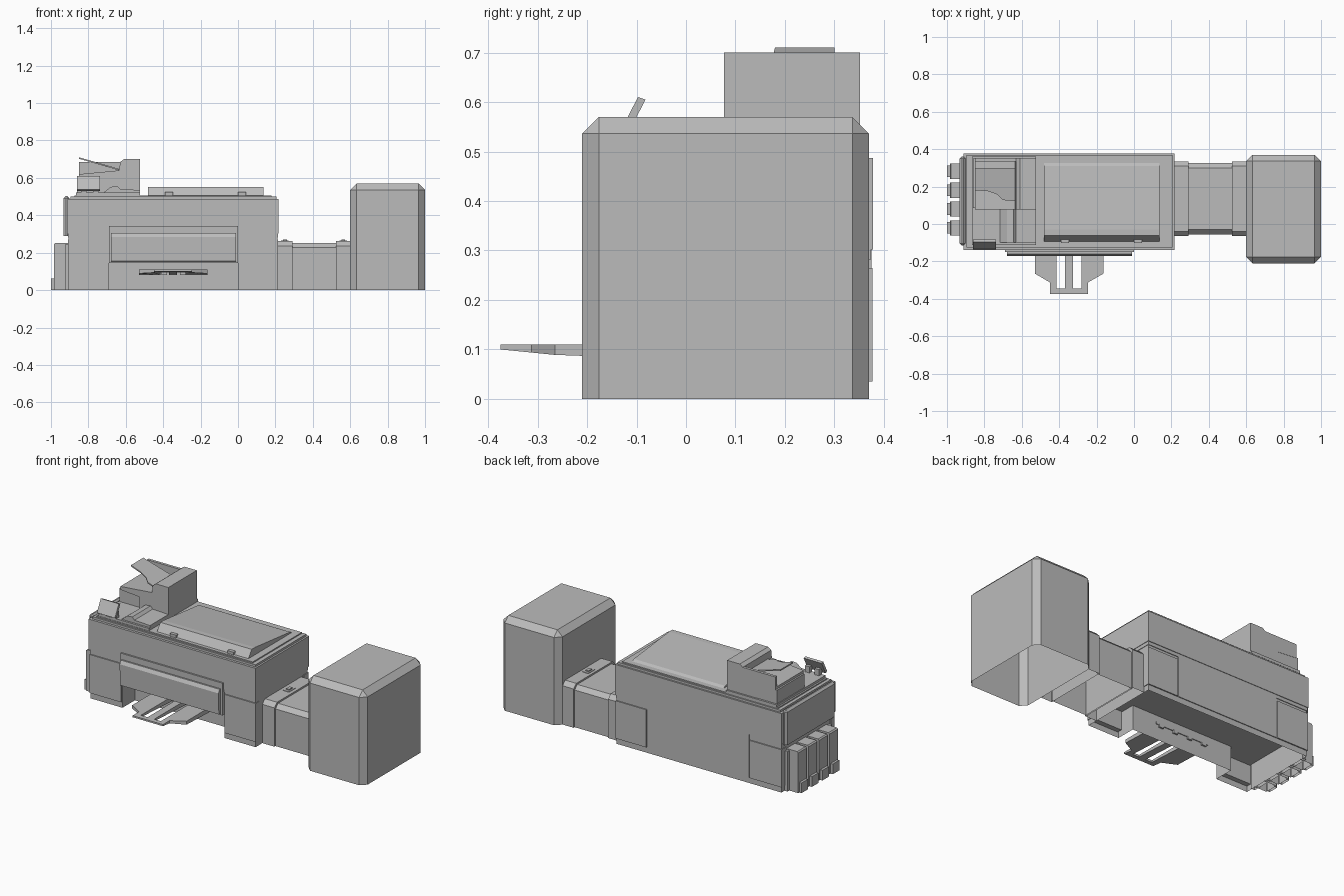
import bpy, bmesh, math
from mathutils import Vector

cube = bpy.data.objects.get("Cube")
if cube:
    bpy.data.objects.remove(cube)

grey = bpy.data.materials.new("plain grey")
grey.use_nodes = True
COLOUR = (0.5, 0.5, 0.5, 1)
grey.diffuse_color = COLOUR
grey.node_tree.nodes["Principled BSDF"].inputs["Base Color"].default_value = COLOUR


def finish(name, bm):
    bmesh.ops.recalc_face_normals(bm, faces=bm.faces)
    mesh = bpy.data.meshes.new(name)
    bm.to_mesh(mesh)
    bm.free()
    mesh.materials.append(grey)
    obj = bpy.data.objects.new(name, mesh)
    bpy.context.collection.objects.link(obj)
    return obj


def remove_floor(bm):
    low = min(v.co.z for v in bm.verts)
    floor = [f for f in bm.faces if all(v.co.z < low + 1e-5 for v in f.verts)]
    bmesh.ops.delete(bm, geom=floor, context='FACES')


def prism(name, points, axis, lo, hi, open_floor=False):
    """Extrude a profile along x (y,z points), y (x,z points) or z (x,y points)."""
    place = {'x': lambda a, b, t: (t, a, b),
             'y': lambda a, b, t: (a, t, b),
             'z': lambda a, b, t: (a, b, t)}[axis]
    bm = bmesh.new()
    face = bm.faces.new([bm.verts.new(place(a, b, lo)) for a, b in points])
    new = bmesh.ops.extrude_face_region(bm, geom=[face])["geom"]
    shift = Vector(place(0, 0, hi - lo))
    bmesh.ops.translate(bm, vec=shift, verts=[g for g in new if isinstance(g, bmesh.types.BMVert)])
    # the source face stays as the near cap
    bmesh.ops.recalc_face_normals(bm, faces=bm.faces)
    if open_floor:
        remove_floor(bm)
    return finish(name, bm)


def box(name, x, y, z, chamfer=0, open_floor=False):
    bm = bmesh.new()
    bmesh.ops.create_cube(bm, size=1)
    for v in bm.verts:
        v.co = [r[0] if c < 0 else r[1] for c, r in zip(v.co, (x, y, z))]
    if chamfer:
        edges = [e for e in bm.edges if max(v.co.z for v in e.verts) > z[0] + 1e-5]
        bmesh.ops.bevel(bm, geom=edges, offset=chamfer, segments=1, affect='EDGES')
    if open_floor:
        remove_floor(bm)
    return finish(name, bm)


# Side tower, an open shell with chamfered edges
box("side_tower", (0.6, 1.0), (-0.21, 0.37), (0, 0.57), 0.034, True)


# Connecting duct: thinner middle between two collars
def duct(name, x, y, top):
    c = 0.025
    profile = [(y[0], 0), (y[0], top - c), (y[0] + c, top),
               (y[1] - c, top), (y[1], top - c), (y[1], 0)]
    prism(name, profile, 'x', x[0], x[1], True)


duct("duct_middle", (0.285, 0.53), (-0.055, 0.325), 0.252)
for side, x in (("inner", (0.21, 0.292)), ("outer", (0.525, 0.6))):
    duct(side + "_duct_collar", x, (-0.065, 0.335), 0.262)
    mid = (x[0] + x[1]) / 2
    box(side + "_latch_plate", (mid - 0.02, mid + 0.02), (0.105, 0.168), (0.26, 0.265))
    box(side + "_latch", (mid - 0.01, mid + 0.01), (0.12, 0.153), (0.262, 0.271))

# Lower body with a deep paper recess in the front
prism("lower_body", [(-0.905, -0.13), (-0.69, -0.13), (-0.69, -0.01), (0, -0.01), (0, -0.13),
                     (0.21, -0.13), (0.21, 0.37), (-0.905, 0.37)], 'z', 0, 0.15, True)
box("lower_body_upper_part", (-0.905, 0.21), (-0.13, 0.37), (0.15, 0.29))
box("back_cover", (-0.69, 0), (0.36, 0.375), (0.035, 0.32))

# Corner covers, front and back of both ends
for end, x in (("right", (-0.909, -0.695)), ("left", (0.005, 0.214))):
    box(end + "_front_cover", x, (-0.137, -0.1), (0.035, 0.27))
    box(end + "_back_cover", x, (0.33, 0.377), (0.035, 0.265))

# Upper body, its stepped top and end bulge
box("upper_body_seam", (-0.908, 0.213), (-0.134, 0.374), (0.282, 0.305))
box("upper_body", (-0.912, 0.216), (-0.14, 0.378), (0.302, 0.487))
box("top_step", (-0.895, 0.205), (-0.125, 0.368), (0.487, 0.5))
box("top_deck", (-0.875, 0.18), (-0.115, 0.36), (0.5, 0.507))
box("end_bulge", (-0.932, -0.9), (-0.115, 0.362), (0.29, 0.503), 0.012)

# Front flap with its frame
box("flap_frame", (-0.69, 0), (-0.15, -0.12), (0.145, 0.342))
prism("front_flap", [(-0.14, 0.15), (-0.168, 0.155), (-0.172, 0.285), (-0.16, 0.305), (-0.14, 0.305)],
      'x', -0.68, -0.012)

# Paper tray, a comb shape that thins towards its tip
tray = prism("paper_tray", [(-0.53, -0.01), (-0.53, -0.265), (-0.45, -0.312), (-0.45, -0.375),
                            (-0.245, -0.375), (-0.245, -0.312), (-0.163, -0.265), (-0.163, -0.01),
                            (-0.28, -0.01), (-0.28, -0.345), (-0.325, -0.345), (-0.325, -0.01),
                            (-0.37, -0.01), (-0.37, -0.345), (-0.415, -0.345), (-0.415, -0.01)],
             'z', 0.09, 0.11)
for v in tray.data.vertices:
    if v.co.z < 0.1:
        v.co.z = 0.1 - 0.1 * max(0, min(0.2, v.co.y + 0.375))
box("tray_hinge", (-0.53, -0.163), (-0.06, -0.005), (0.095, 0.108))
for i in range(4):
    x = -0.51 + i * 0.1
    box("tray_tooth", (x, x + 0.03), (-0.05, 0), (0.08, 0.098))

# Ink tanks on the end
for i in range(4):
    y = -0.062 + i * 0.101
    prism("ink_tank", [(-0.9, 0), (-0.985, 0), (-0.985, 0.245), (-0.978, 0.252), (-0.9, 0.252)],
          'y', y, y + 0.082, True)
    box("tank_foot", (-1.0, -0.98), (y + 0.01, y + 0.072), (0, 0.062), 0, True)
box("tank_rack", (-0.925, -0.9), (-0.09, 0.34), (0, 0.245), 0, True)

# Scanner lid, a wedge that is high at the front
prism("scanner_lid", [(-0.095, 0.505), (-0.062, 0.552), (-0.03, 0.552), (0.31, 0.516), (0.33, 0.505)],
      'x', -0.482, 0.136)
for x in (-0.39, 0.0):
    box("lid_clip", (x, x + 0.042), (-0.102, -0.075), (0.505, 0.524))

# Feeder base, forward ramp and feeder housing
box("feeder_base", (-0.865, -0.525), (-0.112, 0.362), (0.505, 0.522))
prism("feeder_ramp", [(-0.72, 0.52), (-0.68, 0.552), (-0.645, 0.556), (-0.63, 0.54),
                      (-0.525, 0.535), (-0.525, 0.52)], 'y', -0.1, 0.1)
prism("feeder_housing", [(-0.85, 0.6), (-0.85, 0.62), (-0.635, 0.64), (-0.63, 0.685), (-0.61, 0.7),
                         (-0.525, 0.7), (-0.525, 0.515), (-0.72, 0.515), (-0.72, 0.59)],
      'y', 0.077, 0.352)
box("feeder_side_wall", (-0.85, -0.63), (0.335, 0.352), (0.6, 0.685))
box("feeder_lower_tray", (-0.86, -0.7), (0.085, 0.35), (0.52, 0.605))

# Sloped document support with a swept front edge
support = prism("document_support", [(-0.85, 0.18), (-0.78, 0.175), (-0.735, 0.16), (-0.7, 0.128),
                                     (-0.635, 0.122), (-0.635, 0.3), (-0.85, 0.3)], 'z', 0, 0.008)
for v in support.data.vertices:
    v.co.z += 0.64 - 0.29 * (v.co.x + 0.635)

# Tilted control panel and its stand
prism("control_panel", [(-0.135, 0.537), (-0.12, 0.53), (-0.082, 0.605), (-0.097, 0.61)],
      'x', -0.86, -0.738)
for x in (-0.84, -0.775):
    box("panel_stand", (x, x + 0.03), (-0.112, -0.085), (0.515, 0.56))
